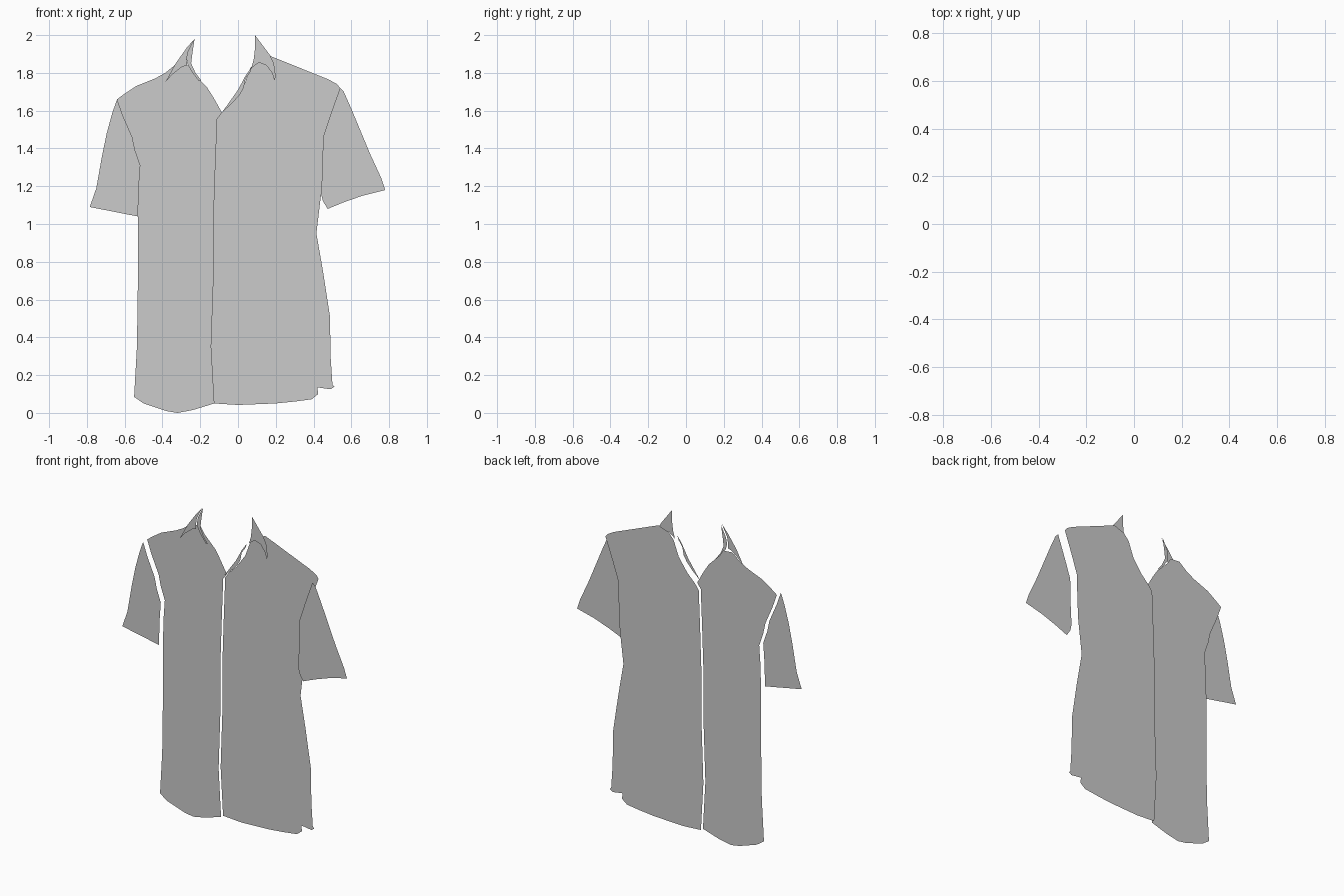
import bpy
import bmesh


def sheet(name, y, outline):
    """One flat cut-out piece of cloth at depth y, facing the front."""
    bm = bmesh.new()
    face = bm.faces.new([bm.verts.new((x, y, z)) for x, z in outline])
    face.normal_update()
    if face.normal.y > 0:
        face.normal_flip()
    bmesh.ops.triangulate(bm, faces=[face])
    mesh = bpy.data.meshes.new(name)
    bm.to_mesh(mesh)
    bm.free()
    obj = bpy.data.objects.new(name, mesh)
    bpy.context.collection.objects.link(obj)
    return obj


# Seams shared by neighbouring pieces, listed top to bottom
placket = [(-.085, 1.59), (-.11, 1.555), (-.12, 1.3), (-.13, 1.0),
           (-.13, .7), (-.142, .35), (-.125, .05)]
left_armhole = [(-.64, 1.66), (-.61, 1.575), (-.56, 1.46), (-.545, 1.39),
                (-.517, 1.31), (-.525, 1.2), (-.53, 1.04)]
right_armhole = [(.54, 1.72), (.49, 1.58), (.45, 1.46), (.447, 1.3), (.44, 1.16)]

# Left body panel: neckline, front edge, hem, side, shoulder
sheet("left_body_panel", .01,
      [(-.265, 1.84), (-.24, 1.8), (-.2, 1.76), (-.165, 1.725), (-.13, 1.67)]
      + placket
      + [(-.24, .015), (-.32, .0), (-.38, .01), (-.5, .05), (-.55, .085),
         (-.535, .35), (-.53, .7)]
      + left_armhole[::-1]
      + [(-.6, 1.69), (-.54, 1.73), (-.44, 1.77), (-.385, 1.8), (-.33, 1.845)])

# Right body panel
sheet("right_body_panel", .03,
      [(.1, 1.865), (.065, 1.825), (.03, 1.73), (-.03, 1.645)]
      + placket
      + [(0, .042), (.2, .05), (.3, .06), (.39, .072), (.425, .1), (.42, .135),
         (.49, .125), (.51, .138), (.5, .15), (.49, .3), (.487, .51),
         (.45, .75), (.415, .95)]
      + right_armhole[::-1]
      + [(.525, 1.74), (.48, 1.765), (.17, 1.89)])

# Sleeves
sheet("left_sleeve", -.03, left_armhole
      + [(-.785, 1.09), (-.75, 1.19), (-.72, 1.36), (-.695, 1.48), (-.665, 1.59)])
sheet("right_sleeve", -.03, right_armhole
      + [(.45, 1.12), (.475, 1.08), (.56, 1.115), (.66, 1.15), (.78, 1.18),
         (.76, 1.24), (.7, 1.37), (.6, 1.61), (.56, 1.7)])

# Collar flaps
sheet("left_collar_flap", -.03,
      [(-.23, 1.98), (-.27, 1.935), (-.33, 1.85), (-.385, 1.75), (-.35, 1.79),
       (-.3, 1.83), (-.27, 1.84), (-.272, 1.87), (-.265, 1.91)])
sheet("right_collar_flap", .01,
      [(.09, 2.0), (.17, 1.893), (.19, 1.85), (.2, 1.78), (.193, 1.76),
       (.18, 1.8), (.15, 1.84), (.11, 1.855), (.07, 1.825), (.083, 1.87),
       (.09, 1.93)])

# Collar stand beside the left flap, and the neck facing strip on the right
sheet("left_collar_stand", -.02,
      [(-.23, 1.98), (-.265, 1.91), (-.272, 1.87), (-.265, 1.84), (-.24, 1.8),
       (-.21, 1.76), (-.195, 1.76), (-.225, 1.8), (-.248, 1.85), (-.242, 1.9)])
sheet("right_neck_facing", -.02,
      [(.075, 1.835), (.04, 1.785), (0, 1.71), (-.085, 1.59), (-.03, 1.64),
       (.01, 1.685), (.03, 1.72), (.04, 1.77), (.065, 1.805)])
